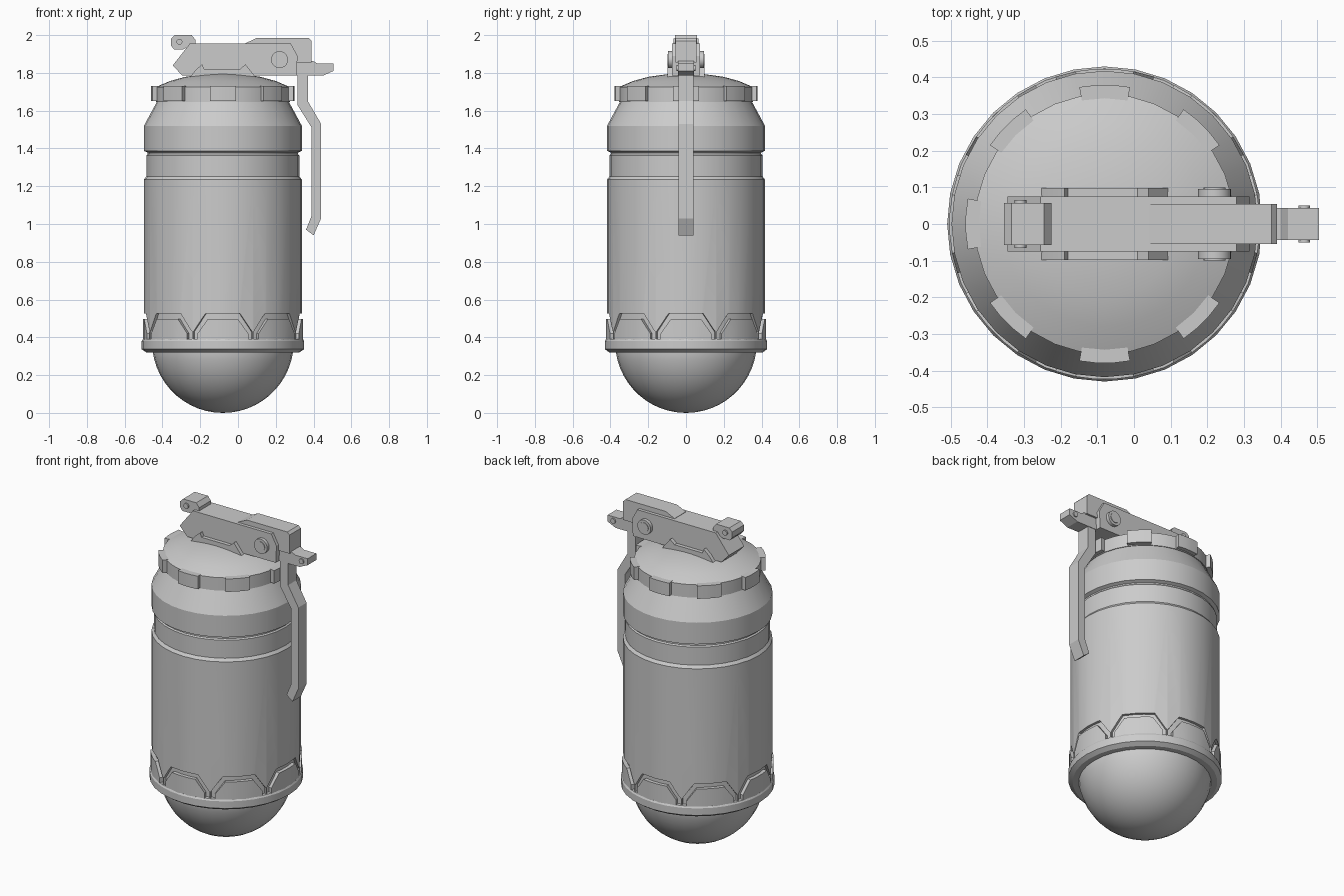
import bpy, bmesh
from math import sin, cos, pi, radians, sqrt

if "Cube" in bpy.data.objects:
    bpy.data.objects.remove(bpy.data.objects["Cube"])

CX = -0.08   # axis of the canister


def finish(name, bm, angle=32):
    bmesh.ops.remove_doubles(bm, verts=bm.verts, dist=1e-5)
    bmesh.ops.recalc_face_normals(bm, faces=bm.faces)
    me = bpy.data.meshes.new(name)
    bm.to_mesh(me)
    bm.free()
    me.shade_smooth()
    me.set_sharp_from_angle(angle=radians(angle))
    ob = bpy.data.objects.new(name, me)
    bpy.context.collection.objects.link(ob)
    return ob


def lathe(name, profile, n=32, angle=25):
    """Revolve (r, z) points about the canister axis."""
    bm = bmesh.new()
    rings = []
    for r, z in profile:
        if r == 0:
            rings.append([bm.verts.new((CX, 0, z))] * n)
        else:
            rings.append([bm.verts.new((CX + r * cos(2 * pi * i / n), r * sin(2 * pi * i / n), z))
                          for i in range(n)])
    for a, b in zip(rings, rings[1:]):
        for i in range(n):
            j = (i + 1) % n
            vs = list(dict.fromkeys((a[i], a[j], b[j], b[i])))
            bm.faces.new(vs)
    return finish(name, bm, angle)


def curved_plates(name, columns, z0, r0, r1, count=8):
    """Curved solids round the axis; columns are (degrees, top z)."""
    bm = bmesh.new()
    for k in range(count):
        base = 2 * pi * k / count
        prev = None
        for deg, top in columns:
            a = base + radians(deg)
            col = [bm.verts.new((CX + r * cos(a), r * sin(a), z))
                   for r, z in ((r0, z0), (r1, z0), (r1, top), (r0, top))]
            if prev:
                for i in range(4):
                    bm.faces.new((prev[i], prev[(i + 1) % 4], col[(i + 1) % 4], col[i]))
            else:
                bm.faces.new(col)
            prev = col
        bm.faces.new(prev)
    return finish(name, bm, 25)


def extrude_xz(name, outline, half):
    """Prism from an (x, z) outline, symmetric across y = 0."""
    bm = bmesh.new()
    f = bm.faces.new([bm.verts.new((x, -half, z)) for x, z in outline])
    res = bmesh.ops.extrude_face_region(bm, geom=[f])
    for v in res["geom"]:
        if isinstance(v, bmesh.types.BMVert):
            v.co.y = half
    return finish(name, bm, 20)


def pin(name, x, z, rings, n=20):
    """Cross pin along y, from (radius, y) points mirrored to both ends."""
    bm = bmesh.new()
    prof = rings + [(r, -y) for r, y in reversed(rings)]
    loops = [[bm.verts.new((x + r * cos(2 * pi * i / n), y, z + r * sin(2 * pi * i / n)))
              for i in range(n)] for r, y in prof]
    for a, b in zip(loops, loops[1:]):
        for i in range(n):
            bm.faces.new((a[i], a[(i + 1) % n], b[(i + 1) % n], b[i]))
    bm.faces.new(loops[0])
    bm.faces.new(loops[-1])
    return finish(name, bm)


# Rounded bottom
R = 0.375
dome = [(0, 0)] + [(R * sin(a), R - R * cos(a)) for a in (radians(82 * i / 12) for i in range(1, 13))]
lathe("bottom_dome", dome + [(0.37, 0.36), (0, 0.36)])

# Base ring
lathe("base_ring", [(0, 0.32), (0.405, 0.32), (0.43, 0.337), (0.43, 0.38), (0.424, 0.39), (0, 0.39)])

# Canister body with groove and shoulder
body = lathe("canister_body", [
    (0, 0.36), (0.418, 0.36), (0.418, 1.235), (0.405, 1.252), (0.405, 1.363),
    (0.398, 1.37), (0.398, 1.378), (0.418, 1.387), (0.418, 1.52), (0.345, 1.655), (0, 1.655)])

# Trapezoid windows cut around the foot of the body
cutter = curved_plates("window_cutter", [(-22, .43), (-12.7, .525), (-4, .525), (4, .525), (12.7, .525), (22, .43)],
                       0.375, 0.402, 0.5)
mod = body.modifiers.new("windows", "BOOLEAN")
mod.object = cutter
mod.solver = "EXACT"
bpy.context.view_layer.update()
cut = bpy.data.meshes.new_from_object(body.evaluated_get(bpy.context.evaluated_depsgraph_get()))
body.modifiers.clear()
cut.shade_smooth()
cut.set_sharp_from_angle(angle=radians(25))
body.data = cut
bpy.data.objects.remove(cutter)

# Inset panels inside the windows
curved_plates("foot_panels", [(-18.5, .42), (-10.8, .497), (-4, .497), (4, .497), (10.8, .497), (18.5, .42)],
              0.375, 0.395, 0.424)

# Cap with eight grip teeth
lathe("cap", [(0, 1.645), (0.355, 1.645), (0.355, 1.725), (0.28, 1.757), (0.2, 1.779),
              (0.1, 1.793), (0, 1.797)])
curved_plates("cap_teeth", [(-10.5, 1.73), (-3.5, 1.73), (3.5, 1.73), (10.5, 1.73)], 1.65, 0.33, 0.38)

# Fuse head
extrude_xz("fuse_block", [(-.345, 1.84), (-.295, 1.785), (.31, 1.785), (.315, 1.89), (.28, 1.955), (-.255, 1.955)], .075)
extrude_xz("fuse_cover", [(.04, 1.94), (.04, 1.957), (.1, 1.985), (.375, 1.985), (.39, 1.97), (.39, 1.855), (.3, 1.855)], .055)
extrude_xz("mount_bracket", [(-.26, 1.77), (-.225, 1.815), (-.19, 1.845), (-.18, 1.82), (.01, 1.82),
                             (.04, 1.845), (.1, 1.77)], .098)

# Main cross pin with recessed ends
pin("pivot_pin", .22, 1.87, [(.03, .085), (.03, .095), (.045, .095), (.045, .05)][1:])
pin("pivot_pin_core", .22, 1.87, [(.03, .099), (.03, .05)])

# Rear lug and its small pin
extrude_xz("rear_lug", [(-.355, 1.945), (-.34, 1.925), (-.29, 1.925), (-.26, 1.94), (-.225, 1.94), (-.225, 1.975),
                        (-.245, 2.0), (-.335, 2.0), (-.355, 1.98)], .057)
pin("rear_lug_pin", -.31, 1.965, [(.016, .066), (.016, .04)], 12)

# Safety lever with front tab
extrude_xz("lever", [(.315, 1.8), (.37, 1.8), (.37, 1.65), (.44, 1.53), (.44, 1.03), (.4, .94),
                     (.36, .97), (.39, 1.045), (.39, 1.51), (.315, 1.63)], .04)
extrude_xz("lever_tab", [(.3, 1.785), (.45, 1.785), (.505, 1.81), (.505, 1.85), (.42, 1.85), (.4, 1.862), (.3, 1.862)], .043)
pin("lever_tab_pin", .465, 1.825, [(.016, .05), (.016, .03)], 12)
